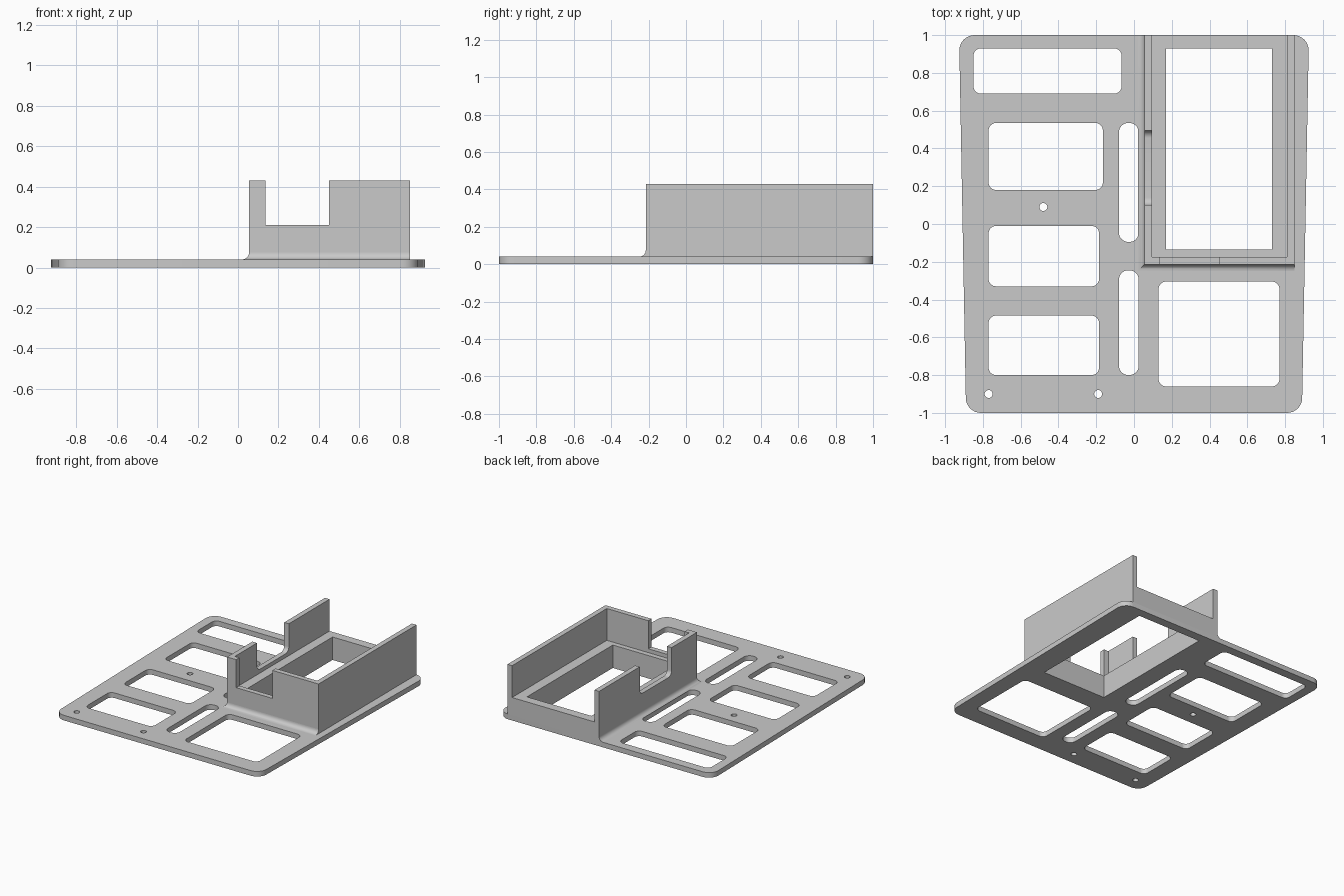
import bpy, bmesh, math
from mathutils import Vector

if "Cube" in bpy.data.objects:
    bpy.data.objects.remove(bpy.data.objects["Cube"])

GREY = (0.59, 0.59, 0.59, 1)
grey = bpy.data.materials.new("light grey")
grey.use_nodes = True
grey.diffuse_color = GREY
grey.node_tree.nodes["Principled BSDF"].inputs["Base Color"].default_value = GREY

PLATE, FLOOR, TOP, NOTCH = 0.04, 0.18, 0.43, 0.21   # heights
X0, X1, Y0, Y1 = 0.055, 0.85, -0.215, 1.0            # tray footprint
T = 0.04                                             # wall thickness


def rect(x0, x1, y0, y1):
    return [(x0, y0), (x1, y0), (x1, y1), (x0, y1)]


def rounded(points, radius, steps=8):
    """Round polygon corners; radius is one value or one per corner."""
    n = len(points)
    radii = radius if isinstance(radius, list) else [radius] * n
    out = []
    for i, r in enumerate(radii):
        p = Vector(points[i])
        if r == 0:
            out.append(p)
            continue
        a = (Vector(points[i - 1]) - p).normalized()
        b = (Vector(points[(i + 1) % n]) - p).normalized()
        half = a.angle(b) / 2
        c = p + (a + b).normalized() * r / math.sin(half)
        start = (p + a * r / math.tan(half) - c).normalized()
        end = (p + b * r / math.tan(half) - c).normalized()
        sweep = start.angle(end)
        for k in range(steps + 1):
            t = k / steps
            arm = start * math.sin((1 - t) * sweep) + end * math.sin(t * sweep)
            out.append(c + arm.normalized() * r)
    return out


def circle(x, y, r, n=20):
    return [(x + r * math.cos(k * math.tau / n), y + r * math.sin(k * math.tau / n))
            for k in range(n)]


def finish(name, mesh):
    bm = bmesh.new()
    bm.from_mesh(mesh)
    bmesh.ops.remove_doubles(bm, verts=bm.verts, dist=1e-5)
    bmesh.ops.recalc_face_normals(bm, faces=bm.faces)
    bm.to_mesh(mesh)
    bm.free()
    mesh.materials.clear()
    mesh.materials.append(grey)
    obj = bpy.data.objects.new(name, mesh)
    bpy.context.collection.objects.link(obj)
    bpy.ops.object.select_all(action='DESELECT')
    obj.select_set(True)
    bpy.context.view_layer.objects.active = obj
    bpy.ops.object.shade_smooth_by_angle(angle=math.radians(30))


def slab(name, loops, lo, hi, place=lambda u, v, w: (u, v, w)):
    """Fill an outline with holes, extrude it from lo to hi, then orient it."""
    curve = bpy.data.curves.new(name, 'CURVE')
    curve.dimensions = '2D'
    curve.fill_mode = 'BOTH'
    curve.extrude = (hi - lo) / 2
    for loop in loops:
        s = curve.splines.new('POLY')
        s.points.add(len(loop) - 1)
        for pt, (u, v) in zip(s.points, loop):
            pt.co = (u, v, 0, 1)
        s.use_cyclic_u = True
    helper = bpy.data.objects.new(name + " helper", curve)
    bpy.context.collection.objects.link(helper)
    bpy.context.view_layer.update()
    deps = bpy.context.evaluated_depsgraph_get()
    mesh = bpy.data.meshes.new_from_object(helper.evaluated_get(deps))
    bpy.data.objects.remove(helper)
    for v in mesh.vertices:
        x, y, z = v.co
        v.co = place(x, y, z + (lo + hi) / 2)
    finish(name, mesh)


# Base plate: tapered outline, openings, slots and screw holes
window = rect(0.17, 0.73, -0.135, 0.93)
outline = rounded([(-0.889, -1), (0.889, -1), (0.926, 1), (-0.926, 1)], 0.08)
openings = [rect(-0.85, -0.065, 0.69, 0.93), rect(-0.77, -0.165, 0.18, 0.535),
            rect(-0.77, -0.185, -0.33, -0.01), rect(-0.77, -0.185, -0.8, -0.485),
            rect(0.13, 0.77, -0.86, -0.305)]
slots = [rect(-0.08, 0.025, -0.095, 0.535), rect(-0.08, 0.025, -0.8, -0.245)]
screws = [(-0.48, 0.09), (-0.77, -0.9), (-0.19, -0.9)]
slab("base_plate",
     [outline, window] + [rounded(o, 0.04) for o in openings]
     + [rounded(s, 0.05) for s in slots] + [circle(x, y, 0.021) for x, y in screws],
     0, PLATE)

# Raised tray floor with the window through it
slab("tray_floor", [rect(X0, X1, Y0, Y1), window], PLATE, FLOOR)


def along_y(u, v, w):
    return (w, u, v)


def along_x(u, v, w):
    return (u, w, v)


# Side walls; the inner one has a notch with a rounded bottom
slab("outer_side_wall", [rect(Y0 + T, Y1, FLOOR, TOP)], X1 - T, X1, along_y)
notched = [(Y0 + T, FLOOR), (Y1, FLOOR), (Y1, TOP), (0.495, TOP), (0.495, NOTCH),
           (0.1, NOTCH), (0.1, TOP), (Y0 + T, TOP)]
slab("inner_side_wall", [rounded(notched, [0, 0, 0, 0, 0.04, 0.04, 0, 0])],
     X0, X0 + T, along_y)

# Front wall with a square notch
slab("front_wall", [[(X0, FLOOR), (X1, FLOOR), (X1, TOP), (0.45, TOP), (0.45, NOTCH),
                     (0.135, NOTCH), (0.135, TOP), (X0, TOP)]], Y0, Y0 + T, along_x)

# Concave fillet around the front and inner side of the tray
R, STEPS = 0.035, 8
profile = [(0, 0)] + [(R * (1 - math.cos(a)), R * (1 - math.sin(a)))
                      for a in (k * math.pi / 2 / STEPS for k in range(STEPS + 1))]
bm = bmesh.new()
rings = [[], [], []]
for d, h in profile:
    z = PLATE + h
    path = [(X1, Y0 - d, z), (X0 - d, Y0 - d, z), (X0 - d, Y1, z)]
    for ring, co in zip(rings, path):
        ring.append(bm.verts.new(co))
count = len(profile)
for r0, r1 in zip(rings, rings[1:]):
    for k in range(count):
        j = (k + 1) % count
        bm.faces.new((r0[k], r0[j], r1[j], r1[k]))
bm.faces.new(rings[0])
bm.faces.new(rings[-1])
fillet = bpy.data.meshes.new("base_fillet")
bm.to_mesh(fillet)
bm.free()
finish("base_fillet", fillet)
